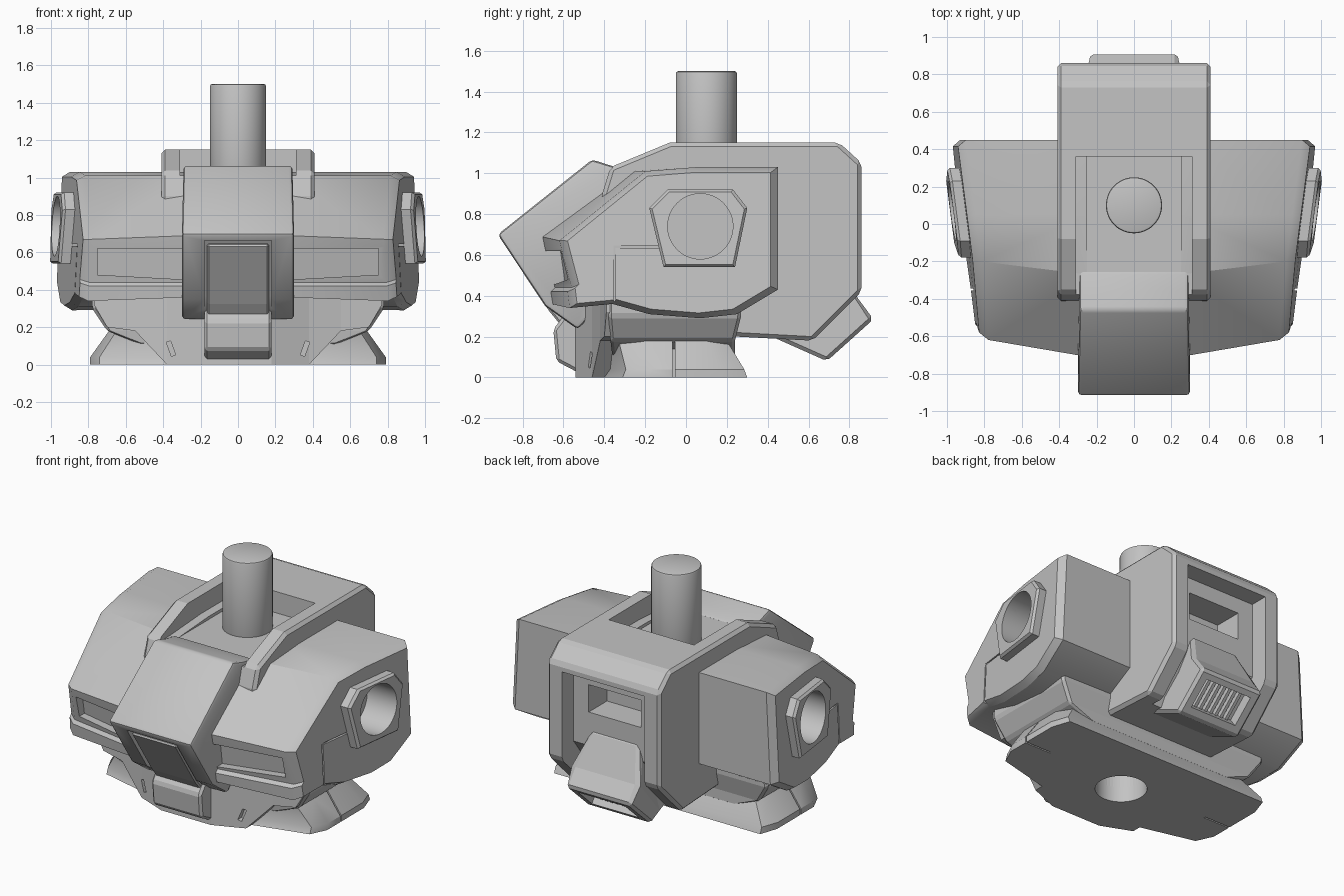
import bpy, bmesh, math
from mathutils import Vector

if "Cube" in bpy.data.objects:
    bpy.data.objects.remove(bpy.data.objects["Cube"])

grey = bpy.data.materials.new("light grey")
grey.use_nodes = True
grey.diffuse_color = (0.55, 0.55, 0.55, 1)
grey.node_tree.nodes["Principled BSDF"].inputs["Base Color"].default_value = (0.55, 0.55, 0.55, 1)


def loft(name, rings):
    """Closed solid through rings with equal point counts."""
    bm = bmesh.new()
    rows = [[bm.verts.new(p) for p in ring] for ring in rings]
    n = len(rows[0])
    for a, b in zip(rows, rows[1:]):
        for i in range(n):
            j = (i + 1) % n
            bm.faces.new((a[i], a[j], b[j], b[i]))
    bm.faces.new(rows[0][::-1])
    bm.faces.new(rows[-1])
    bmesh.ops.recalc_face_normals(bm, faces=bm.faces)
    mesh = bpy.data.meshes.new(name)
    bm.to_mesh(mesh)
    bm.free()
    obj = bpy.data.objects.new(name, mesh)
    bpy.context.collection.objects.link(obj)
    mesh.materials.append(grey)
    return obj


def prism(name, yz, x0, x1):
    """Side profile extruded across x."""
    return loft(name, [[(x, y, z) for y, z in yz] for x in (x0, x1)])


def box(name, x0, x1, y0, y1, z0, z1):
    return prism(name, [(y0, z0), (y1, z0), (y1, z1), (y0, z1)], x0, x1)


def cylinder(name, radius, centre, depth, axis="Z", sides=48):
    rot = (0, math.pi / 2, 0) if axis == "X" else (0, 0, 0)
    bpy.ops.mesh.primitive_cylinder_add(vertices=sides, radius=radius, depth=depth,
                                        location=centre, rotation=rot)
    obj = bpy.context.object
    obj.name = name
    obj.data.materials.append(grey)
    return obj


def apply(obj, mod):
    bpy.context.view_layer.objects.active = obj
    bpy.ops.object.modifier_apply(modifier=mod.name)


def cut(obj, *cutters):
    for c in cutters:
        mod = obj.modifiers.new("cut", "BOOLEAN")
        mod.operation, mod.object, mod.solver = "DIFFERENCE", c, "EXACT"
        apply(obj, mod)
        bpy.data.objects.remove(c)


def bevel(obj, width, segments=1, angle=30):
    mod = obj.modifiers.new("bevel", "BEVEL")
    mod.width, mod.segments = width, segments
    mod.limit_method, mod.angle_limit = "ANGLE", math.radians(angle)
    apply(obj, mod)


def mirror(obj):
    apply(obj, obj.modifiers.new("mirror", "MIRROR"))


def smooth(obj):
    bpy.ops.object.select_all(action="DESELECT")
    obj.select_set(True)
    bpy.context.view_layer.objects.active = obj
    bpy.ops.object.shade_smooth_by_angle(angle=math.radians(30))


def side_x(y, z, out=0.0):
    """Sloping plane of the chest flank."""
    return 0.907 + 0.13 * y - 0.05 * (z - 0.6) + out


def flank_ring(yz, centre, scale, out):
    """Outline on the flank plane, shrunk towards a centre and moved out."""
    pts = [(centre[0] + (y - centre[0]) * scale, centre[1] + (z - centre[1]) * scale) for y, z in yz]
    return [(side_x(y, z, out), y, z) for y, z in pts]


# Central body with rails, top slot and rear recess
body = prism("central_body", [(-.08, 1.15), (.75, 1.15), (.86, 1.05), (.86, .42), (.62, .18),
                              (.25, .2), (-.3, .3), (-.42, .6), (-.41, .9), (-.37, 1.03)], -.41, .41)
bevel(body, .02)
cut(body, box("slot_cutter", -.31, .31, -.6, .36, 1.01, 1.3),
    box("rear_cutter", -.3, .3, .74, 1, .46, 1.0),
    box("rear_window_cutter", -.19, .19, .55, 1, .72, .9),
    prism("rear_slope_cutter", [(.74, .5), (1, .5), (.9, .1), (.5, .1), (.55, .25)], -.3, .3))

# Neck post
neck = cylinder("neck_post", .15, (0, .1, 1.2), .6)
bevel(neck, .012, 2)
smooth(neck)

# Chest sides: inner and outer profiles joined, then cut and mirrored
inner = [(.45, 1.03), (.05, 1.03), (-.27, 1.01), (-.71, .69), (-.70, .64), (-.65, .44), (-.67, .42),
         (-.66, .36), (-.38, .38), (-.18, .32), (.07, .3), (.25, .32), (.45, .43)]
outer = [(.45, 1.03), (.05, 1.03), (-.2, 1.01), (-.62, .67), (-.61, .63), (-.56, .44), (-.58, .42),
         (-.57, .34), (-.36, .36), (-.18, .31), (.07, .29), (.25, .31), (.45, .43)]
chest = loft("chest_sides", [[(.25, y, z) for y, z in inner],
                             [(side_x(y, z, -.045), y, z) for y, z in outer],
                             flank_ring(outer, (-.05, .66), .93, 0)])
vent = loft("vent_cutter", [[(x, y + dy, z) for y, z in ((-.9, .62), (-.9, low), (-.585, low), (-.61, .62))]
                            for x, dy, low in ((.2, -.02, .45), (.75, .06, .48))])
cut(chest, vent,
    box("seam_cutter", side_x(-.35, .5, -.012), 1, -.355, -.345, .3, .64),
    box("seam_cutter_upper", side_x(-.2, .6, -.025), 1, -.355, -.1, .635, .645),
    cylinder("socket_cutter", .16, (1, .07, .74), .44, "X"))
mirror(chest)
smooth(chest)

# Shoulder socket frames
frame = [(-.09, .92), (.23, .92), (.3, .83), (.24, .54), (-.11, .54), (-.18, .83)]
socket = loft("shoulder_sockets", [flank_ring(frame, (.06, .74), 1, -.04),
                                   flank_ring(frame, (.06, .74), 1, .05),
                                   flank_ring(frame, (.06, .74), .94, .065)])
cut(socket, cylinder("socket_cutter", .16, (1, .07, .74), .44, "X"))
mirror(socket)
smooth(socket)

# Front hatch with recessed lower panel
hatch = prism("front_hatch", [(-.25, 1.015), (-.36, 1.035), (-.46, 1.067), (-.922, .7), (-.69, .35),
                              (-.53, .235), (-.47, .3), (-.4, .6), (-.25, .9)], -.3, .3)
for v in hatch.data.vertices:
    if v.co.z > 1:
        v.co.x *= .97
bevel(hatch, .02, 2)
cut(hatch, prism("panel_cutter", [(-.862, .666), (-.665, .366), (-.5, .12), (-.9, .12), (-1, .65)],
                 -.18, .18))
smooth(hatch)
panel = prism("hatch_panel", [(-.878, .64), (-.67, .325), (-.6, .24), (-.54, .28), (-.8, .66)],
              -.165, .165)
bevel(panel, .01)

# Flap under the hatch
flap = prism("lower_flap", [(-.6, .3), (-.65, .235), (-.635, .08), (-.54, .03), (-.4, .03), (-.4, .3)],
             -.18, .18)
bevel(flap, .015)

# Waist block and front apron
waist = loft("waist_block", [[(x, y, z) for x, y in ((-w, -f), (w, -f), (w, b), (-w, b))]
                             for w, f, b, z in ((.5, .36, .24, .1), (.7, .37, .24, .18),
                                                (.78, .38, .27, .3), (.78, .38, .27, .4))])
bevel(waist, .015)
stations = [(.18, -.54, 0), (.38, -.46, 0), (.55, -.42, .18), (.7, -.4, .2), (.77, -.39, .32)]
stations = [(-x, f, z) for x, f, z in stations[::-1]] + stations
apron = loft("front_apron", [[(x, f, z), (x, -.34, z), (x, -.34, .4), (x, f, .36)]
                             for x, f, z in stations])
for s in (-1, 1):
    slot = box("apron_slot_cutter", -.012, .012, -.6, -.44, -.045, .035)
    slot.rotation_euler.y = s * .35
    slot.location = (s * .36, 0, .09)
    bpy.context.view_layer.update()
    cut(apron, slot)

# Base: flared foot pads around a bored core
bottom = [(.38, -.4), (.74, -.31), (.79, -.2), (.79, .18), (.75, .3), (0, .3)]
top = [(.5, -.37), (.65, -.33), (.69, -.2), (.69, .1), (.64, .2), (0, .2)]
rim = [(x, y * .95) for x, y in bottom]
pads = loft("base_pads", [
    [(x, y, z) for x, y in half] + [(-x, y, z) for x, y in half[-2::-1]]
    for half, z in ((bottom, 0), (rim, .04), (top, .18))])
cut(pads, cylinder("base_bore_cutter", .155, (0, -.12, 0), .5),
    box("pad_seam_cutter_left", .6, 1, -.065, -.055, -.1, .3),
    box("pad_seam_cutter_right", -1, -.6, -.065, -.055, -.1, .3))
cut(waist, cylinder("waist_bore_cutter", .155, (0, -.12, 0), .5))
smooth(pads)

# Rear exhaust: flared housing with a framed, slatted mouth
side = [(.68, .61), (.74, .61), (.84, .39), (.918, .285), (.69, .08), (.6, .12), (.42, .2), (.55, .4)]
exhaust = prism("rear_exhaust", side, -.235, .235)
for v in exhaust.data.vertices:
    if v.co.z > .6:
        v.co.x *= .72
bevel(exhaust, .018)
a, b = Vector((0, .918, .285)), Vector((0, .69, .08))
along = (b - a).normalized()
inward = Vector((0, along.z, -along.y))


def on_mouth(t, d):
    p = a + along * t + inward * d
    return (p.y, p.z)


cut(exhaust, prism("mouth_cutter", [on_mouth(.05, -.05), on_mouth(.25, -.05),
                                    on_mouth(.24, .07), on_mouth(.06, .07)], -.17, .17))
for i in range(7):
    x = -.12 + i * .04
    prism(f"exhaust_slat_{i + 1}", [on_mouth(.055, .04), on_mouth(.245, .04),
                                    on_mouth(.245, .08), on_mouth(.055, .08)], x - .01, x + .01)
